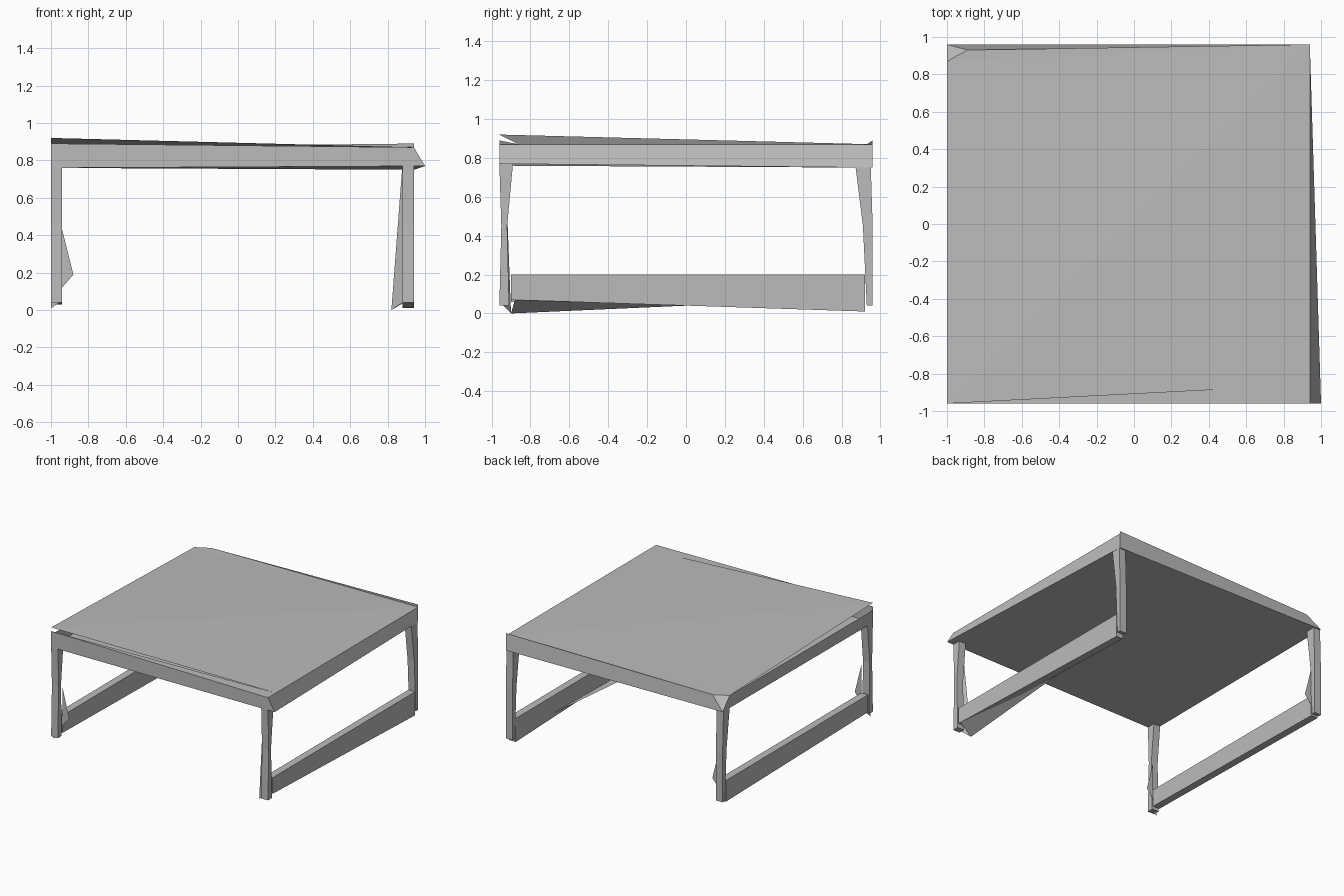
import bpy

old = bpy.data.objects.get("Cube")
if old:
    bpy.data.objects.remove(old, do_unlink=True)

grey = bpy.data.materials.new("plain_grey")
grey.use_nodes = True
colour = (0.5, 0.5, 0.5, 1)
grey.diffuse_color = colour
grey.node_tree.nodes["Principled BSDF"].inputs["Base Color"].default_value = colour


def make_object(name, verts, faces):
    mesh = bpy.data.meshes.new(name)
    mesh.from_pydata(verts, [], faces)
    mesh.materials.append(grey)
    mesh.update()
    part = bpy.data.objects.new(name, mesh)
    bpy.context.collection.objects.link(part)
    return part


def panel(name, *corners):
    """A single flat sheet through its corners."""
    return make_object(name, corners, [tuple(range(len(corners)))])


def loft(name, *rings):
    """A closed bar through a row of four-cornered rings."""
    verts = [corner for ring in rings for corner in ring]
    faces = [(3, 2, 1, 0), tuple(range(len(verts) - 4, len(verts)))]
    for start in range(0, len(verts) - 4, 4):
        for i in range(4):
            j = (i + 1) % 4
            faces.append((start + i, start + j, start + j + 4, start + i + 4))
    return make_object(name, verts, faces)


def level(x0, x1, y0, y1, z):
    """A flat ring for a leg."""
    return [(x0, y0, z), (x1, y0, z), (x1, y1, z), (x0, y1, z)]


def upright(x0, x1, y, z0, z1):
    """A standing ring for a rail."""
    return [(x0, y, z0), (x1, y, z0), (x1, y, z1), (x0, y, z1)]


# Shared measures of the table
edge, inner, top, under = 0.96, 0.94, 0.87, 0.77

# Tilted top sheet, folded along its diagonal
raised = (-1, -edge, 0.92)
front_right = (inner, -0.86, top)
back_right = (inner, edge, top)
back_left = (-1, 0.87, top)
make_object("top_sheet", [raised, front_right, back_right, back_left],
            [(0, 1, 2), (0, 2, 3)])

# Underside of the top
low_fl, low_fr = (-1, -edge, 0.76), (1, -edge, under)
low_br, low_bl = (inner, edge, 0.75), (-1, edge, under)
panel("underside", low_fl, low_bl, low_br, low_fr)

# Rim around the top
rim_fl, rim_fr = (-1, -edge, 0.89), (inner, -edge, top)
rim_br, rim_bl = (inner, edge, 0.89), (-0.89, 0.93, top)
panel("front_rim", low_fl, low_fr, rim_fr, rim_fl)
panel("right_rim", low_fr, low_br, back_right, rim_fr)
panel("back_rim", low_br, low_bl, rim_bl, rim_br)
panel("left_rim", low_bl, low_fl, (-1, -edge, 0.86), back_left)
panel("front_rim_top", rim_fl, rim_fr, front_right)
panel("back_rim_top", rim_bl, back_left, back_right)
panel("back_left_corner", back_left, rim_bl, low_bl)

# Pinched legs
for side, x0, x1 in (("left", 0.88, inner), ("right", -1, -inner)):
    loft("front_leg_" + side,
         level(x0, x1, -edge, -0.91, 0.04),
         level(x0, x1, -0.95, -0.92, 0.45),
         level(x0, x1, -edge, -0.89, under))
    loft("back_leg_" + side,
         level(x0, x1, 0.93, edge, 0.04),
         level(x0, x1, 0.91, edge, 0.45),
         level(x0, x1, 0.87, 0.95, under))

# Lower side rails, deeper toward the back
loft("lower_rail_left",
     upright(0.88, inner, -0.9, 0.07, 0.2),
     upright(0.88, inner, 0.92, 0.01, 0.2))
loft("lower_rail_right",
     upright(-1, -inner, -0.9, 0.06, 0.2),
     upright(-1, -inner, 0.92, 0.03, 0.2))

# Thin slivers at the feet and rails
panel("rail_underside_left", (0.82, -0.9, 0), (inner, -0.88, 0.07), (0.9, 0.9, 0.08))
panel("foot_sliver_left", (0.88, -0.93, 0.79), (0.82, -0.9, 0), (0.88, -0.94, 0.04))
for name, y in (("front_sliver_right", -0.9), ("back_sliver_right", 0.92)):
    panel(name, (-inner, y, 0.43), (-0.88, y, 0.19), (-inner, y, 0.12))
panel("foot_tip_right", (-1, -0.93, 0.01), (-inner, -0.93, 0.05), (-1, -0.93, 0.06))
